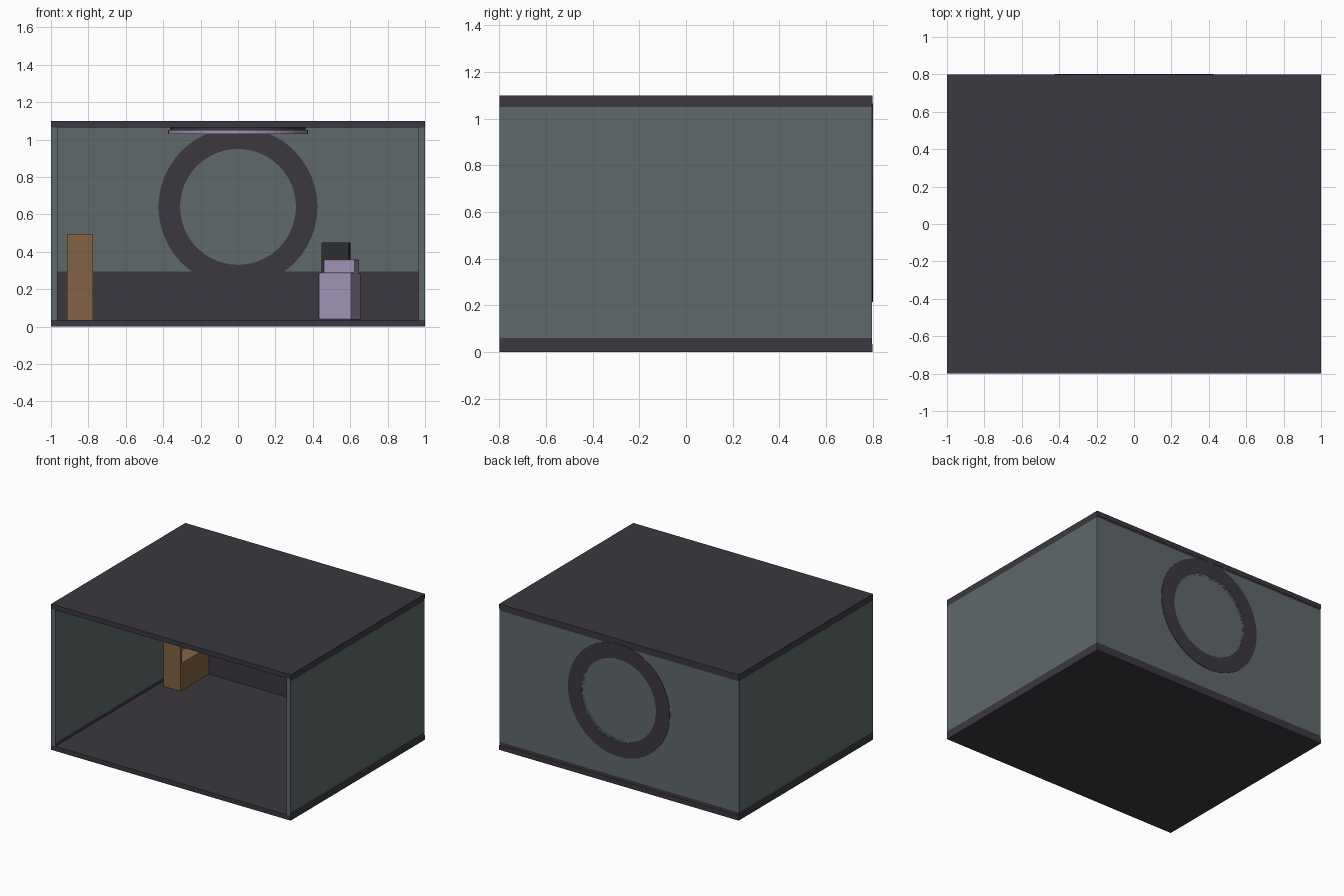
import bpy, bmesh, math
from mathutils import Matrix

if "Cube" in bpy.data.objects:
    bpy.data.objects.remove(bpy.data.objects["Cube"])


def material(name, color):
    m = bpy.data.materials.new(name)
    m.diffuse_color = (*color, 1)
    m.use_nodes = True
    m.node_tree.nodes["Principled BSDF"].inputs["Base Color"].default_value = m.diffuse_color
    return m


DARK = material("charcoal", (0.044, 0.040, 0.050))
WALL = material("grey green", (0.115, 0.140, 0.146))
WOOD = material("warm wood", (0.230, 0.125, 0.058))
LILAC = material("lilac", (0.350, 0.285, 0.450))
BLACK = material("near black", (0.027, 0.027, 0.031))


def add(name, bm, mat):
    me = bpy.data.meshes.new(name)
    bmesh.ops.recalc_face_normals(bm, faces=bm.faces)
    bm.to_mesh(me)
    bm.free()
    me.materials.append(mat)
    ob = bpy.data.objects.new(name, me)
    bpy.context.collection.objects.link(ob)
    return ob


def box(name, x, y, z, mat, turn=0, bevel=0):
    """Box from (min, max) ranges, optionally turned about its own centre."""
    bm = bmesh.new()
    bmesh.ops.create_cube(bm, size=1)
    bmesh.ops.scale(bm, vec=(x[1] - x[0], y[1] - y[0], z[1] - z[0]), verts=bm.verts)
    if bevel:
        bmesh.ops.bevel(bm, geom=bm.edges[:], offset=bevel, segments=2, profile=0.5, affect='EDGES')
    ob = add(name, bm, mat)
    ob.location = (sum(x) / 2, sum(y) / 2, sum(z) / 2)
    ob.rotation_euler.z = math.radians(turn)
    return ob


def ring(name, inner, outer, y, mat, sides=48, z=0.64):
    """Flat ring standing in the xz plane, with thickness along y."""
    bm = bmesh.new()
    loops = []
    for i in range(sides):
        a = 2 * math.pi * i / sides
        loops.append([bm.verts.new((r * math.cos(a), d, z + r * math.sin(a)))
                      for r, d in ((inner, y[0]), (outer, y[0]), (outer, y[1]), (inner, y[1]))])
    for i in range(sides):
        p, q = loops[i], loops[(i + 1) % sides]
        for k in range(4):
            bm.faces.new((p[k], p[(k + 1) % 4], q[(k + 1) % 4], q[k]))
    return add(name, bm, mat)


def disc(name, radius, z, mat):
    bm = bmesh.new()
    bmesh.ops.create_cone(bm, cap_ends=True, segments=48, radius1=radius, radius2=radius,
                          depth=z[1] - z[0], matrix=Matrix.Translation((0, 0, sum(z) / 2)))
    return add(name, bm, mat)


def banded_wall(name, x, y):
    """Wall with dark bands along its bottom and top."""
    ob = box(name, x, y, (0.035, 1.065), WALL)
    me = ob.data
    me.materials.append(DARK)
    bm = bmesh.new()
    bm.from_mesh(me)
    for cut in (0.06 - 0.55, 1.05 - 0.55):
        bmesh.ops.bisect_plane(bm, geom=bm.verts[:] + bm.edges[:] + bm.faces[:],
                               plane_co=(0, 0, cut), plane_no=(0, 0, 1))
    for f in bm.faces:
        zc = f.calc_center_median().z + 0.55
        if f.normal.y > -0.5 and not 0.06 < zc < 1.05:
            f.material_index = 1
    bm.to_mesh(me)
    bm.free()


# Room shell, open at the front
box("floor", (-1, 1), (-0.8, 0.8), (0, 0.035), DARK)
box("ceiling", (-1, 1), (-0.8, 0.8), (1.065, 1.1), DARK)
for side, s in (("left", -1), ("right", 1)):
    banded_wall(side + "_wall", sorted((s * 0.965, s)), (-0.8, 0.798))
banded_wall("back_wall", (-0.965, 0.965), (0.768, 0.798))
box("wainscot", (-0.965, 0.965), (0.762, 0.77), (0.035, 0.295), DARK)

# Round window frame, seen inside and outside
ring("window_frame", 0.31, 0.425, (0.76, 0.801), DARK)
ring("window_inner_rim", 0.298, 0.31, (0.764, 0.7995), WALL)

# Ceiling lamp
disc("lamp_mount", 0.36, (1.05, 1.066), DARK)
disc("ceiling_lamp", 0.375, (1.03, 1.05), LILAC)

# Bookcase against the left wall, open towards the room
X = (-0.915, -0.775)
box("bookcase_back", (-0.915, -0.9), (0.42, 0.765), (0.035, 0.495), WOOD)
for i, y0 in enumerate((0.42, 0.745)):
    box(f"bookcase_end_{i}", X, (y0, y0 + 0.02), (0.035, 0.495), WOOD)
box("bookcase_cupboard", (-0.9, -0.776), (0.44, 0.745), (0.035, 0.24), WOOD)
for i, z0 in enumerate((0.335, 0.475)):
    box(f"bookcase_shelf_{i}", (-0.9, -0.776), (0.44, 0.745), (z0, z0 + 0.02), WOOD)

# Armchair, turned slightly
T = -15
box("chair_seat", (0.45, 0.635), (0.36, 0.55), (0.035, 0.29), LILAC, T, 0.01)
box("chair_cushion", (0.465, 0.64), (0.41, 0.51), (0.27, 0.36), LILAC, T, 0.01)
box("chair_headrest", (0.45, 0.60), (0.54, 0.58), (0.2, 0.45), BLACK, T)
